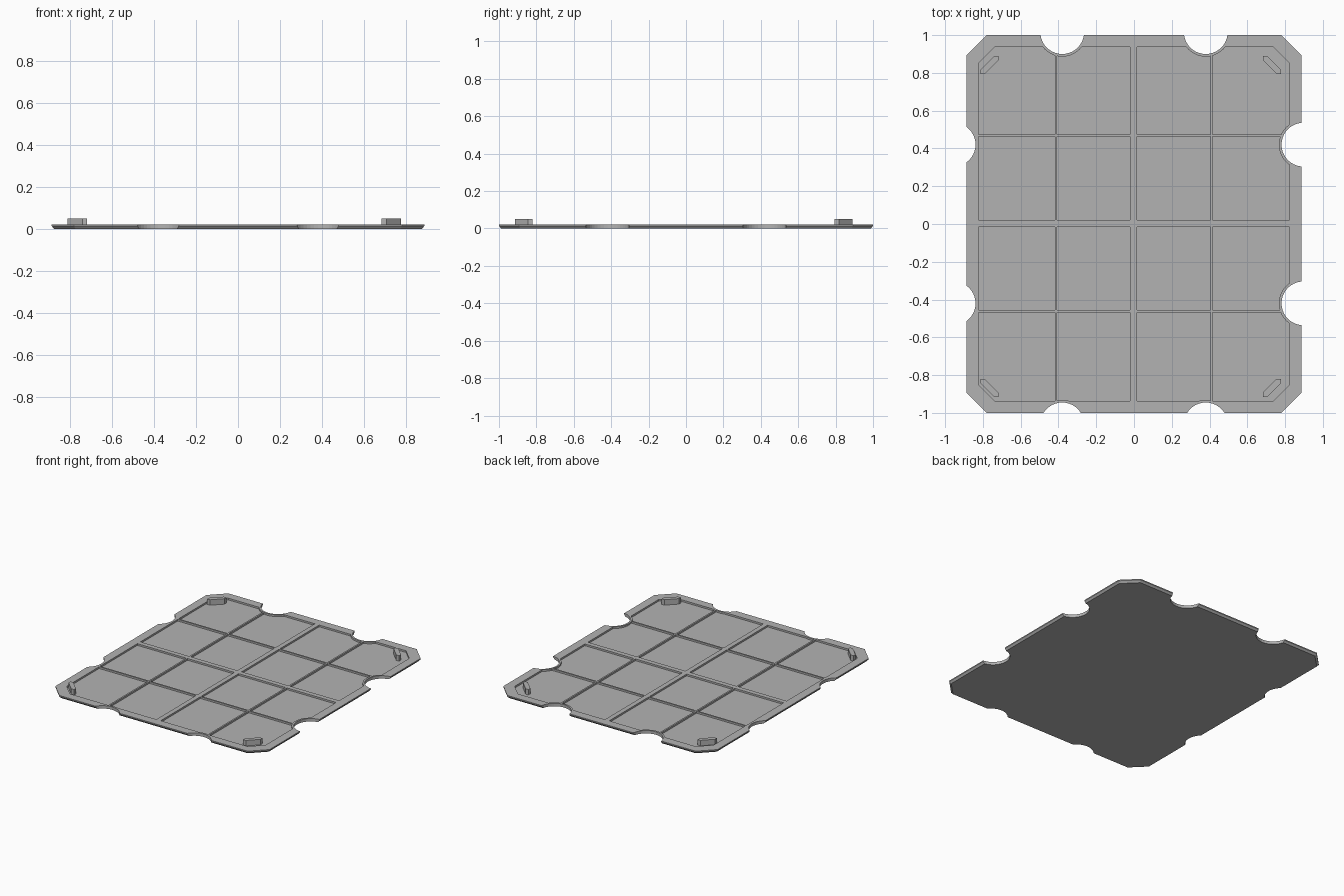
import bpy, bmesh, math

if "Cube" in bpy.data.objects:
    bpy.data.objects.remove(bpy.data.objects["Cube"], do_unlink=True)

W, L = 0.887, 1.0               # half width and half length
TOP, FLOOR, TAB_TOP = 0.022, 0.009, 0.05
CHAMFER = 0.107
NOTCH_R, RIM = 0.116, 0.014

grey = bpy.data.materials.new("plain_grey")
grey.use_nodes = True
colour = (0.45, 0.45, 0.45, 1)
grey.diffuse_color = colour
grey.node_tree.nodes["Principled BSDF"].inputs["Base Color"].default_value = colour


def finish(name, bm):
    bmesh.ops.recalc_face_normals(bm, faces=bm.faces)
    mesh = bpy.data.meshes.new(name)
    bm.to_mesh(mesh)
    bm.free()
    mesh.materials.append(grey)
    obj = bpy.data.objects.new(name, mesh)
    bpy.context.collection.objects.link(obj)
    return obj


def loft(bm, loops):
    """Closed solid from stacked (outline, height) sections."""
    rings = [[bm.verts.new((x, y, z)) for x, y in pts] for pts, z in loops]
    for a, b in zip(rings, rings[1:]):
        for i in range(len(a)):
            j = (i + 1) % len(a)
            bm.faces.new((a[i], a[j], b[j], b[i]))
    bm.faces.new(rings[0])
    bm.faces.new(rings[-1])


def octagon(w, l, c):
    return [(-w + c, -l), (w - c, -l), (w, -l + c), (w, l - c),
            (w - c, l), (-w + c, l), (-w, l - c), (-w, -l + c)]


def box(x0, x1, y0, y1):
    return [(x0, y0), (x1, y0), (x1, y1), (x0, y1)]


def circle(cx, cy, r, n=40):
    return [(cx + r * math.cos(math.tau * i / n), cy + r * math.sin(math.tau * i / n))
            for i in range(n)]


def prisms(name, outlines, z0, z1):
    bm = bmesh.new()
    for pts in outlines:
        loft(bm, [(pts, z0), (pts, z1)])
    return finish(name, bm)


def cut(target, cutter):
    cutter.hide_render = True
    mod = target.modifiers.new("cut", 'BOOLEAN')
    mod.operation, mod.solver, mod.object = 'DIFFERENCE', 'EXACT', cutter
    mod.use_self = True
    bpy.context.view_layer.objects.active = target
    bpy.ops.object.modifier_apply(modifier=mod.name)
    bpy.data.objects.remove(cutter, do_unlink=True)


# Base plate with an undercut edge
bm = bmesh.new()
loft(bm, [(octagon(W - 0.012, L - 0.012, CHAMFER - 0.005), 0),
          (octagon(W, L, CHAMFER), 0.014),
          (octagon(W, L, CHAMFER), TOP)])
plate = finish("base_plate", bm)

# Notch centres, two on each side
notches = [(s * 0.38, y) for s in (-1, 1) for y in (1.016, -1.061)]
notches += [(x, s * 0.42) for s in (-1, 1) for x in (0.897, -0.955)]

# Recessed field, leaving the cross bars, thin ribs and notch rims standing
field = prisms("recess_cutter", [octagon(0.823, 0.937, 0.087)], FLOOR, 0.1)
cut(field, prisms("long_bars", [box(x - h, x + h, -2, 2) for x, h in
                                ((-0.002, 0.018), (-0.413, 0.006), (0.41, 0.006))], -0.1, 0.2))
cut(field, prisms("cross_bars", [box(-2, 2, y - h, y + h) for y, h in
                                 ((0.003, 0.018), (-0.462, 0.006), (0.468, 0.006))], -0.1, 0.2))
cut(field, prisms("rims", [circle(x, y, NOTCH_R + RIM) for x, y in notches], -0.1, 0.2))
cut(plate, field)
cut(plate, prisms("notch_cutter", [circle(x, y, NOTCH_R) for x, y in notches], -0.1, 0.1))

# Diagonal stacking tabs in the corners
half, slim = 0.047, 0.023
for cx, side in ((-0.765, "right"), (0.73, "left")):
    for cy, end in ((0.842, "back"), (-0.868, "front")):
        sx, sy = math.copysign(1, cx), math.copysign(1, cy)
        local = [(half, -half), (half, -half + slim), (-half + slim, half),
                 (-half, half), (-half, half - slim), (half - slim, -half)]
        pts = [(cx + sx * x, cy + sy * y) for x, y in local]
        prisms(f"{end}_{side}_tab", [pts], FLOOR - 0.002, TAB_TOP)
